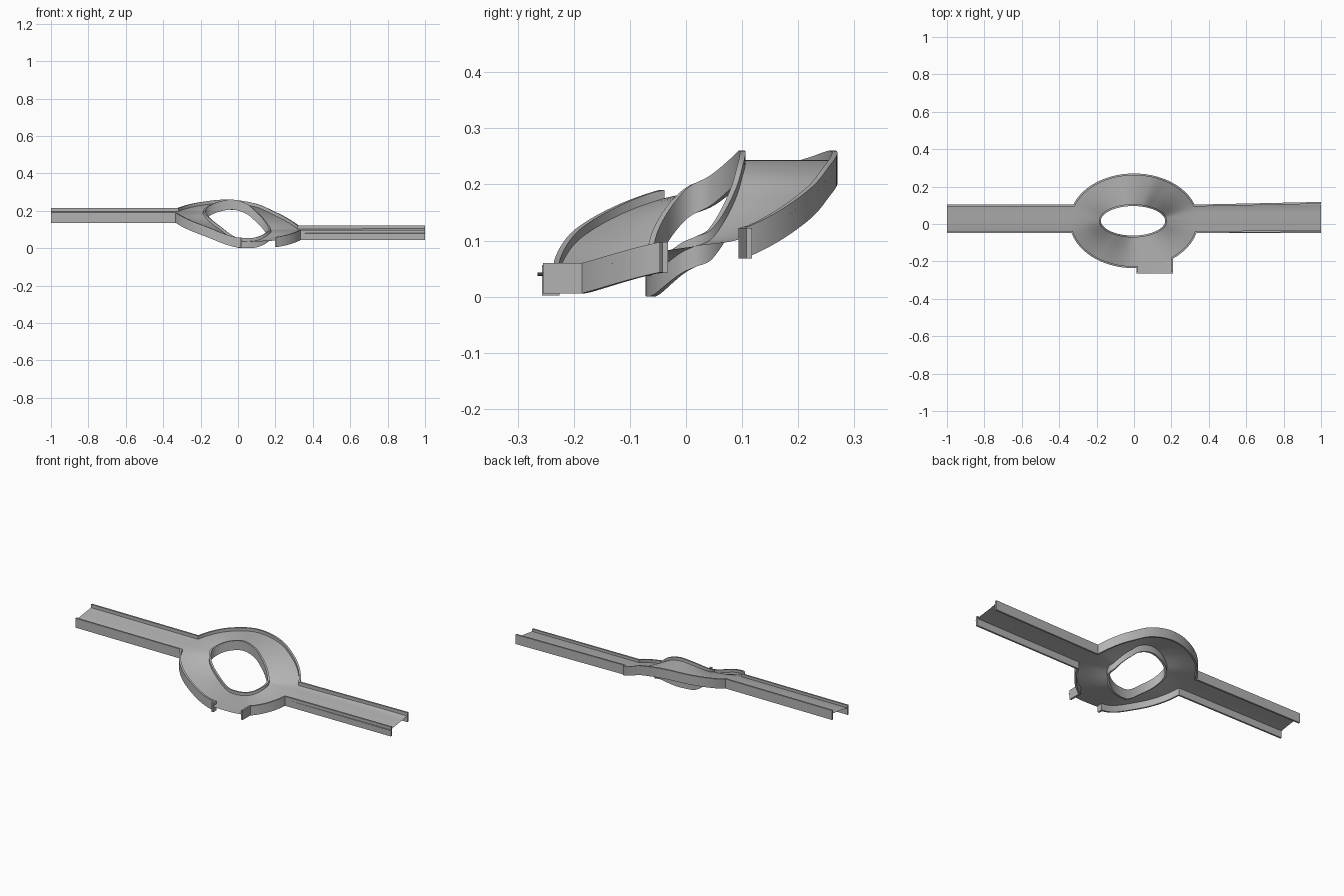
import bpy, bmesh, math
from mathutils import Vector

if "Cube" in bpy.data.objects:
    bpy.data.objects.remove(bpy.data.objects["Cube"])

grey = bpy.data.materials.new("concrete grey")
grey.diffuse_color = (0.45, 0.45, 0.45, 1)
grey.use_nodes = True
grey.node_tree.nodes["Principled BSDF"].inputs["Base Color"].default_value = grey.diffuse_color

WALL_H, WALL_T, DECK_DROP = 0.054, 0.010, 0.017
CY = 0.017
OUTER, INNER = (0.0, 0.345, 0.253), (-0.005, 0.182, 0.089)   # centre x, radius x, radius y

# Wall-top height at each angle around the ring (degrees)
HEIGHTS = [(0, .107), (20, .122), (55, .195), (73, .237), (98, .26), (125, .247), (160, .215),
           (195, .19), (237, .122), (266, .062), (285, .054), (307, .06), (345, .097)]


def top(t):
    """Smooth periodic interpolation of the wall-top height."""
    t %= 360
    n = len(HEIGHTS)
    key = lambda i: (HEIGHTS[i % n][0] + 360 * (i // n), HEIGHTS[i % n][1])
    i = max(k for k in range(n) if HEIGHTS[k][0] <= t)
    (t0, z0), (t1, z1), (t2, z2), (t3, z3) = [key(i + k) for k in (-1, 0, 1, 2)]
    d = t2 - t1
    m1, m2 = (z2 - z0) / (t2 - t0) * d, (z3 - z1) / (t3 - t1) * d
    u = (t - t1) / d
    return ((2*u**3 - 3*u**2 + 1) * z1 + (u**3 - 2*u**2 + u) * m1
            + (3*u**2 - 2*u**3) * z2 + (u**3 - u**2) * m2)


def ring(t, e):
    a = math.radians(t)
    return Vector((e[0] + e[1] * math.cos(a), CY + e[2] * math.sin(a), top(t)))


def arc(t0, t1, e, step=3):
    n = max(1, round(abs(t1 - t0) / step))
    return [ring(t0 + (t1 - t0) * i / n, e) for i in range(n + 1)]


def make(name, bm):
    bmesh.ops.remove_doubles(bm, verts=bm.verts, dist=1e-5)
    bmesh.ops.recalc_face_normals(bm, faces=bm.faces)
    me = bpy.data.meshes.new(name)
    bm.to_mesh(me)
    bm.free()
    me.materials.append(grey)
    ob = bpy.data.objects.new(name, me)
    bpy.context.collection.objects.link(ob)
    bpy.ops.object.select_all(action='DESELECT')
    ob.select_set(True)
    bpy.context.view_layer.objects.active = ob
    bpy.ops.object.shade_smooth_by_angle(angle=math.radians(35))
    return ob


def wall(name, path, side, closed=False):
    """Sweep a thin upright section along a path of wall-top points."""
    bm = bmesh.new()
    n = len(path)
    loops = []
    for i, p in enumerate(path):
        a = path[(i - 1) % n] if closed or i else p
        b = path[(i + 1) % n] if closed or i < n - 1 else p
        d1, d2 = (p - a).xy, (b - p).xy
        d1 = d1.normalized() if d1.length else d2.normalized()
        d2 = d2.normalized() if d2.length else d1
        d = (d1 + d2).normalized()
        off = Vector((-d.y, d.x, 0)) * side * WALL_T / max(0.6, d.dot(d1))
        dn = Vector((0, 0, -WALL_H))
        loops.append([bm.verts.new(v) for v in (p, p + off, p + off + dn, p + dn)])
    for i in range(n if closed else n - 1):
        A, B = loops[i], loops[(i + 1) % n]
        for k in range(4):
            bm.faces.new((A[k], A[(k + 1) % 4], B[(k + 1) % 4], B[k]))
    if not closed:
        bm.faces.new(loops[0])
        bm.faces.new(loops[-1])
    return make(name, bm)


def moved(p, x=None, y=None):
    return Vector((p.x if x is None else x, p.y if y is None else y, p.z))


# Parapets, each running from a road end around the ring
back = arc(160, 20, OUTER)
wall("back_wall", [moved(back[0], x=-1)] + back + [moved(back[-1], x=1, y=0.118)], -1)

left = arc(195, 272, OUTER)
wall("front_left_wall", [moved(left[0], x=-1)] + left + [moved(left[-1], y=-0.257)], 1)

right = arc(307, 345, OUTER)
wall("front_right_wall", [moved(right[0], y=-0.255)] + right + [moved(right[-1], x=1, y=-0.042)], 1)

# Parapet around the central hole
wall("hole_wall", arc(0, 357, INNER), 1, closed=True)


def sheet(name, rows):
    """Thin deck surface lofted between rows of points, set below the wall tops."""
    bm = bmesh.new()
    grid = [[bm.verts.new(p - Vector((0, 0, DECK_DROP))) for p in r] for r in rows]
    for A, B in zip(grid, grid[1:]):
        for k in range(len(A) - 1):
            bm.faces.new((A[k], A[k + 1], B[k + 1], B[k]))
    ob = make(name, bm)
    if sum(f.normal.z for f in ob.data.polygons) < 0:
        ob.data.flip_normals()
    return ob


# Twisting ring deck
inn, out = arc(0, 360, INNER), arc(0, 360, OUTER)
sheet("ring_deck", [[a.lerp(b, k / 4) for a, b in zip(inn, out)] for k in range(5)])

# Straight road decks and the short front exit
edge = arc(160, 195, OUTER)
sheet("left_road_deck", [edge, [moved(p, x=-1) for p in edge]])
edge = arc(-15, 20, OUTER)
sheet("right_road_deck", [edge, [moved(p, x=1) for p in edge]])
edge = arc(272, 307, OUTER)
sheet("exit_deck", [edge, [moved(p, y=-0.265) for p in edge]])
